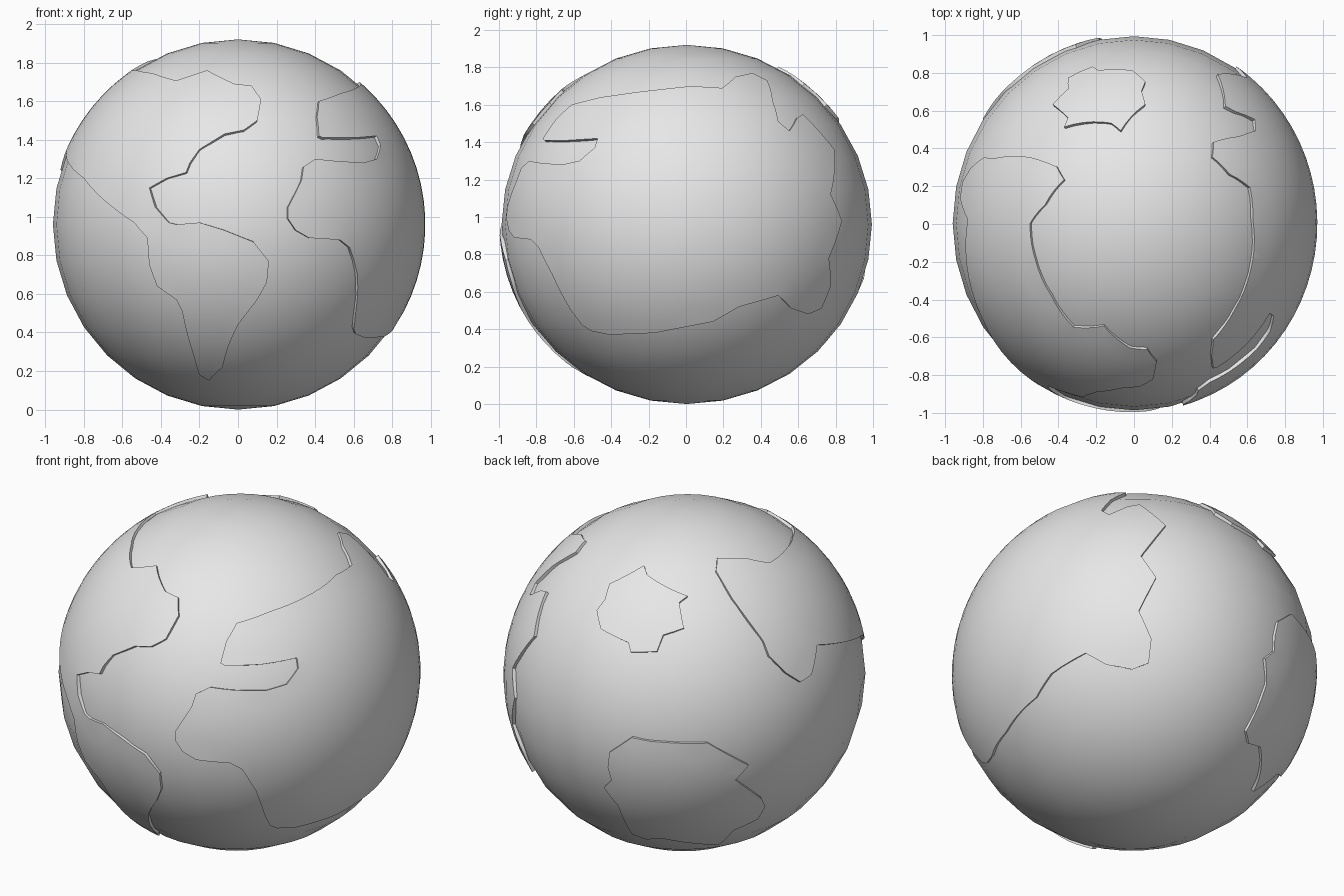
import bpy
import bmesh
from math import sin, cos, asin, atan2, radians, pi, sqrt, ceil
from mathutils import Vector
from mathutils.geometry import delaunay_2d_cdt

if "Cube" in bpy.data.objects:
    bpy.data.objects.remove(bpy.data.objects["Cube"])

CENTRE = Vector((0, 0.004, 0.96))
OCEAN = Vector((0.96, 0.99, 0.96))
LAND = OCEAN * 1.012
STEP = radians(5)

grey = bpy.data.materials.new("plain_grey")
grey.use_nodes = True
grey.diffuse_color = (0.8, 0.8, 0.8, 1)
grey.node_tree.nodes["Principled BSDF"].inputs["Base Color"].default_value = grey.diffuse_color


def finish(bm, name):
    """Turn the bmesh into a smooth shaded object with crisp coast edges."""
    mesh = bpy.data.meshes.new(name)
    bm.to_mesh(mesh)
    bm.free()
    mesh.materials.append(grey)
    obj = bpy.data.objects.new(name, mesh)
    obj.location = CENTRE
    bpy.context.collection.objects.link(obj)
    bpy.ops.object.select_all(action="DESELECT")
    obj.select_set(True)
    bpy.context.view_layer.objects.active = obj
    bpy.ops.object.shade_smooth_by_angle(angle=radians(35))


def on_globe(lon, lat, size):
    unit = (cos(lat) * sin(lon), -cos(lat) * cos(lon), sin(lat))
    return Vector([u * s for u, s in zip(unit, size)])


def coast(azimuth, elevation, points):
    """Drop flat points (in hundredths) onto the globe along one direction."""
    a, e = radians(azimuth), radians(elevation)
    out = Vector((sin(a) * cos(e), -cos(a) * cos(e), sin(e)))
    right = Vector((cos(a), sin(a), 0))
    up = out.cross(right)

    def squash(v):
        return Vector([c / s for c, s in zip(v, LAND)])

    result = []
    for px, py in points:
        o, d = squash((right * px + up * py) / 100), squash(out)
        b, c = o.dot(d), o.dot(o) - 1
        t = (-b + sqrt(max(0, b * b - d.dot(d) * c))) / d.dot(d)
        p = (o + d * t).normalized()
        result.append((atan2(p.x, -p.y), asin(p.z)))
    return result


def front(*points):
    return coast(0, 0, points)


def side(*points):
    return coast(90, 0, points)


def above(*points):
    return coast(0, 90, points)


def back_high(*points):
    return coast(215, 25, points)


def back_low(*points):
    return coast(145, -25, points)


def continent(name, outline):
    """Fill a coastline on the globe and give it a low cliff all round."""
    # Unwrap longitudes so the outline is continuous
    ring = [Vector(outline[0])]
    for lon, lat in outline[1:]:
        turns = round((ring[-1].x - lon) / (2 * pi))
        ring.append(Vector((lon + turns * 2 * pi, lat)))

    # Split long stretches of coast
    points = []
    for p, q in zip(ring, ring[1:] + ring[:1]):
        n = max(1, ceil((q - p).length / STEP))
        points += [p.lerp(q, i / n) for i in range(n)]
    count = len(points)
    edges = [(i, (i + 1) % count) for i in range(count)]

    # Inner grid points that let the surface follow the globe
    low_x, high_x = min(p.x for p in ring), max(p.x for p in ring)
    low_y, high_y = min(p.y for p in ring), max(p.y for p in ring)
    for i in range(1, int((high_x - low_x) / STEP) + 1):
        for j in range(1, int((high_y - low_y) / STEP) + 1):
            spot = Vector((low_x + i * STEP, low_y + j * STEP))
            if min((spot - p).length for p in points[:count]) > STEP * 0.4:
                points.append(spot)
    flat, _, faces = delaunay_2d_cdt(points, edges, [], 1, 1e-5)[:3]

    bm = bmesh.new()
    verts = [bm.verts.new(on_globe(p.x, p.y, LAND)) for p in flat]
    for face in faces:
        bm.faces.new([verts[i] for i in face])
    loose = [v for v in bm.verts if not v.link_faces]
    bmesh.ops.delete(bm, geom=loose, context="VERTS")

    # Cliff walls sunk below the ocean surface
    rim = [e for e in bm.edges if e.is_boundary]
    walls = bmesh.ops.extrude_edge_only(bm, edges=rim)["geom"]
    for v in walls:
        if isinstance(v, bmesh.types.BMVert):
            v.co *= 0.965
    bmesh.ops.recalc_face_normals(bm, faces=bm.faces)
    if sum(f.normal.dot(f.calc_center_median()) for f in bm.faces) < 0:
        bmesh.ops.reverse_faces(bm, faces=bm.faces)
    finish(bm, name)


# Ocean ball
ball = bmesh.new()
bmesh.ops.create_uvsphere(ball, u_segments=32, v_segments=16, radius=1)
bmesh.ops.scale(ball, vec=OCEAN, verts=ball.verts)
finish(ball, "ocean")

# Western continent: arctic coast, far west corner, then round the south
continent("western_continent",
          above((-32, -55), (-44, -38), (-52, -20), (-55, 0), (-47, 10),
                (-37, 23), (-41, 30), (-55, 35))
          + back_high((42, 17), (45, 9), (54, 0), (62, -5), (68, -1), (71, 15))
          + front((-80, 24), (-70, 13), (-54, 1), (-47, -7), (-46, -21),
                  (-42, -32), (-32, -39), (-29, -45), (-23, -68), (-20, -78),
                  (-15, -81), (-8, -74), (-5, -63), (0, -52), (10, -39),
                  (15, -30), (16, -19), (8, -9), (-7, -3), (-20, 1),
                  (-32, 0), (-36, 1), (-43, 9), (-46, 19), (-37, 24),
                  (-27, 27), (-25, 32), (-20, 39), (-7, 47), (3, 49),
                  (10, 54), (12, 65), (7, 72), (-2, 73), (-16, 80)))

# Eastern continent: west coast with inland sea, then south, east and north
continent("eastern_continent",
          front((42, 64), (41, 56), (42, 46), (44, 45), (60, 45), (72, 46),
                (74, 41), (72, 34), (65, 32), (50, 33), (40, 34), (34, 30),
                (33, 23), (26, 9), (26, 3), (30, -3), (37, -7), (53, -8),
                (58, -12), (62, -26), (61, -46), (60, -54))
          + side((-51, -57), (-41, -59), (-17, -58), (14, -52), (28, -44),
                 (49, -38), (56, -45), (65, -48), (72, -45), (77, -33),
                 (76, -18), (83, 2), (77, 16), (79, 40), (62, 59), (59, 57),
                 (55, 50), (49, 55), (46, 66), (43, 77), (35, 81), (26, 79),
                 (19, 73), (2, 74), (-25, 71), (-46, 68)))

# Southern continent on the back
continent("southern_continent",
          back_high((-42, -51), (-41, -43), (-29, -35), (-19, -37), (12, -38),
                    (34, -50), (27, -58), (41, -68), (43, -72), (39, -79),
                    (26, -85))
          + back_low((64, -65), (65, -43), (58, -42), (56, -36), (66, -10))
          + back_high((-44, -62), (-40, -58)))

# Northern island
continent("northern_island",
          above((-43, 63), (-35, 71), (-35, 77), (-22, 83), (-19, 81),
                (-1, 81), (6, 75), (4, 70), (6, 63), (-7, 49), (-12, 53),
                (-37, 51), (-35, 56)))
